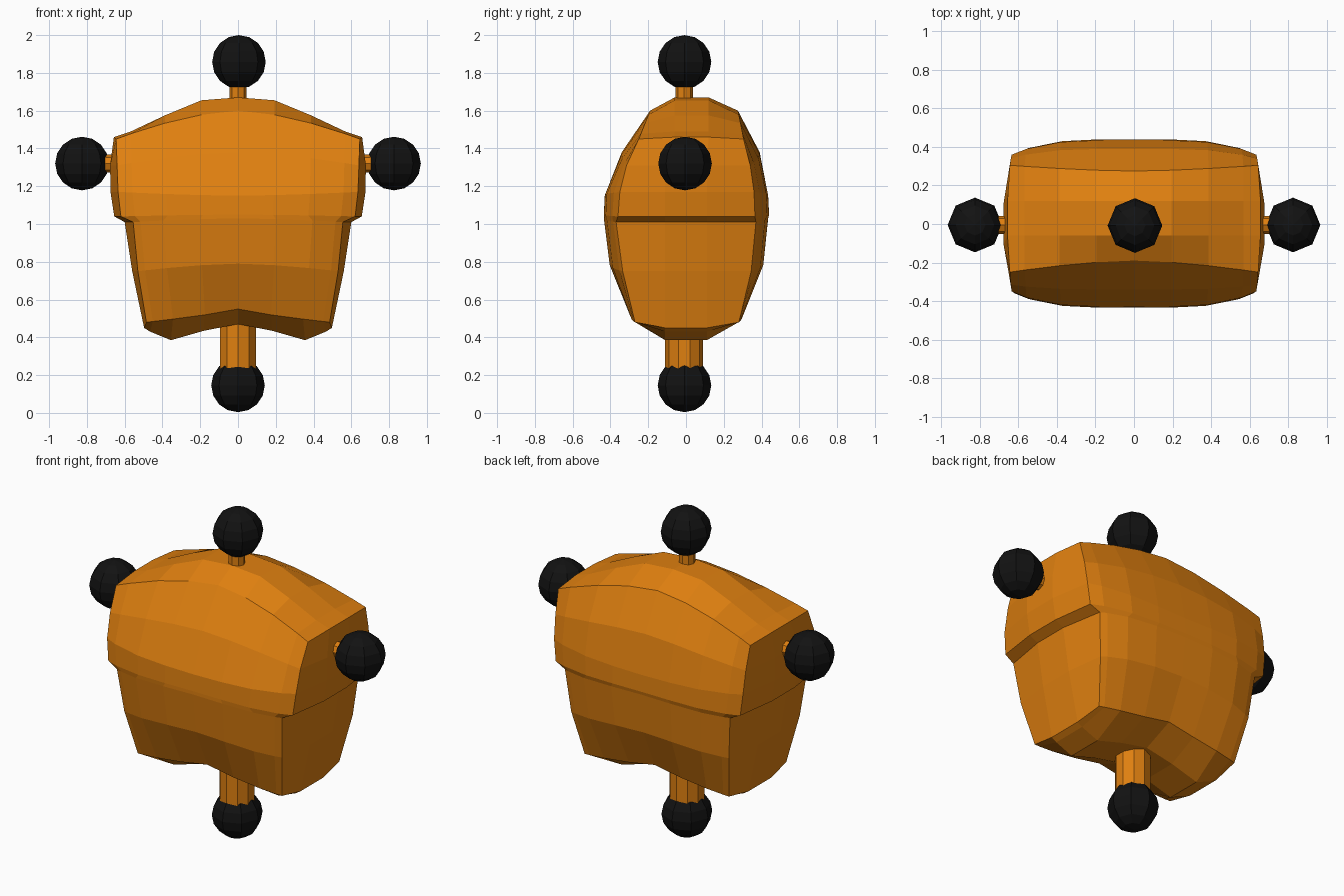
import bpy, bmesh, math
from mathutils import Matrix

if "Cube" in bpy.data.objects:
    bpy.data.objects.remove(bpy.data.objects["Cube"])


def material(name, rgb):
    m = bpy.data.materials.new(name)
    m.diffuse_color = (*rgb, 1)
    m.use_nodes = True
    m.node_tree.nodes["Principled BSDF"].inputs["Base Color"].default_value = m.diffuse_color
    return m


orange = material("orange", (0.74, 0.215, 0.005))
black = material("black", (0.006, 0.006, 0.006))


def finish(name, bm, mat):
    bmesh.ops.recalc_face_normals(bm, faces=bm.faces)
    me = bpy.data.meshes.new(name)
    bm.to_mesh(me)
    bm.free()
    ob = bpy.data.objects.new(name, me)
    me.materials.append(mat)
    bpy.context.collection.objects.link(ob)
    return ob


# Body levels: half width, side bulge, z centre, z corner,
# front y centre, front y corner, back y centre, back y corner
LEVELS = [
    (.485, .012, .55, .48, -.295, -.27, .30, .28),
    (.53, .030, .79, .75, -.405, -.335, .41, .345),
    (.555, .045, 1.03, 1.01, -.435, -.37, .435, .37),
    (.62, .035, 1.05, 1.04, -.435, -.36, .44, .365),
    (.635, .040, 1.15, 1.17, -.43, -.35, .435, .36),
    (.64, .037, 1.38, 1.31, -.34, -.315, .39, .34),
    (.645, .012, 1.60, 1.45, -.19, -.25, .275, .305),
]
UPPER = [0, .3, .6, .88, 1]      # column positions above the step
LOWER = [0, .36, .71, .93, 1]    # and below it
COLS = range(-4, 5)


def body():
    bm = bmesh.new()
    loops = []
    for k, (w, b, zc, ze, fc, fe, bc, be) in enumerate(LEVELS):
        cols = LOWER if k < 3 else UPPER
        zpow = .8 if k == 0 else 1.6
        ypow = 1.6 if k == 6 else 4

        def edge(c, e):
            pts = []
            for i in COLS:
                s = cols[abs(i)]
                pts.append((math.copysign(s * w, i), c + (e - c) * s ** ypow,
                            zc + (ze - zc) * s ** zpow))
            return [bm.verts.new(p) for p in pts]

        y0, y1 = (-.06, .12) if k == 6 else (-.11, .11)
        zs = .45 if k == 0 else ze + (.01 if k == 6 else 0)
        side = lambda sx, y: bm.verts.new((sx * (w + b), y, zs))
        front, back = edge(fc, fe), edge(bc, be)
        right = [side(1, y0), side(1, y1)]
        left = [side(-1, y0), side(-1, y1)]
        loops.append((front, right, back, left))

    # walls between levels
    rings = [f + r + b[::-1] + l[::-1] for f, r, b, l in loops]
    for a, b in zip(rings, rings[1:]):
        n = len(a)
        for i in range(n):
            j = (i + 1) % n
            bm.faces.new((a[i], a[j], b[j], b[i]))

    # arched top and notched underside
    def cap(loop, cols, w, ys, zs):
        f, r, b, l = loop
        rows = [f]
        for k in (0, 1):
            mid = [bm.verts.new((math.copysign(cols[abs(i)] * w, i), ys[k], zs[abs(i)]))
                   for i in range(-3, 4)]
            rows.append([l[k]] + mid + [r[k]])
        rows.append(b)
        for p, q in zip(rows, rows[1:]):
            for i in range(8):
                bm.faces.new((p[i], p[i + 1], q[i + 1], q[i]))

    cap(loops[0], LOWER, .5, (-.11, .11), [.47, .435, .385, .43])
    cap(loops[-1], UPPER, .645, (-.06, .12), [1.67, 1.655, 1.575, 1.49])
    finish("body", bm, orange)


def rod(name, radius, sides, length, centre, axis="Z"):
    bm = bmesh.new()
    bmesh.ops.create_cone(bm, cap_ends=True, segments=sides, radius1=radius,
                          radius2=radius, depth=length)
    rot = Matrix.Rotation(math.pi / 2, 4, "Y") if axis == "X" else Matrix()
    bm.transform(Matrix.Translation(centre) @ rot)
    finish(name, bm, orange)


def ball(name, centre):
    bm = bmesh.new()
    bmesh.ops.create_uvsphere(bm, u_segments=8, v_segments=8, radius=.142)
    bm.transform(Matrix.Translation(centre))
    finish(name, bm, black)


body()

# stems joining the balls to the body
rod("top_stem", .046, 8, .2, (0, -.01, 1.69))
rod("bottom_stem", .1, 10, .36, (0, -.01, .36))

# balls
ball("top_ball", (.005, -.008, 1.858))
ball("bottom_ball", (0, -.008, .146))
for name, s in (("left", -1), ("right", 1)):
    rod(name + "_stem", .047, 8, .2, (s * .66, -.005, 1.32), "X")
    ball(name + "_ball", (s * .826, -.005, 1.32))
